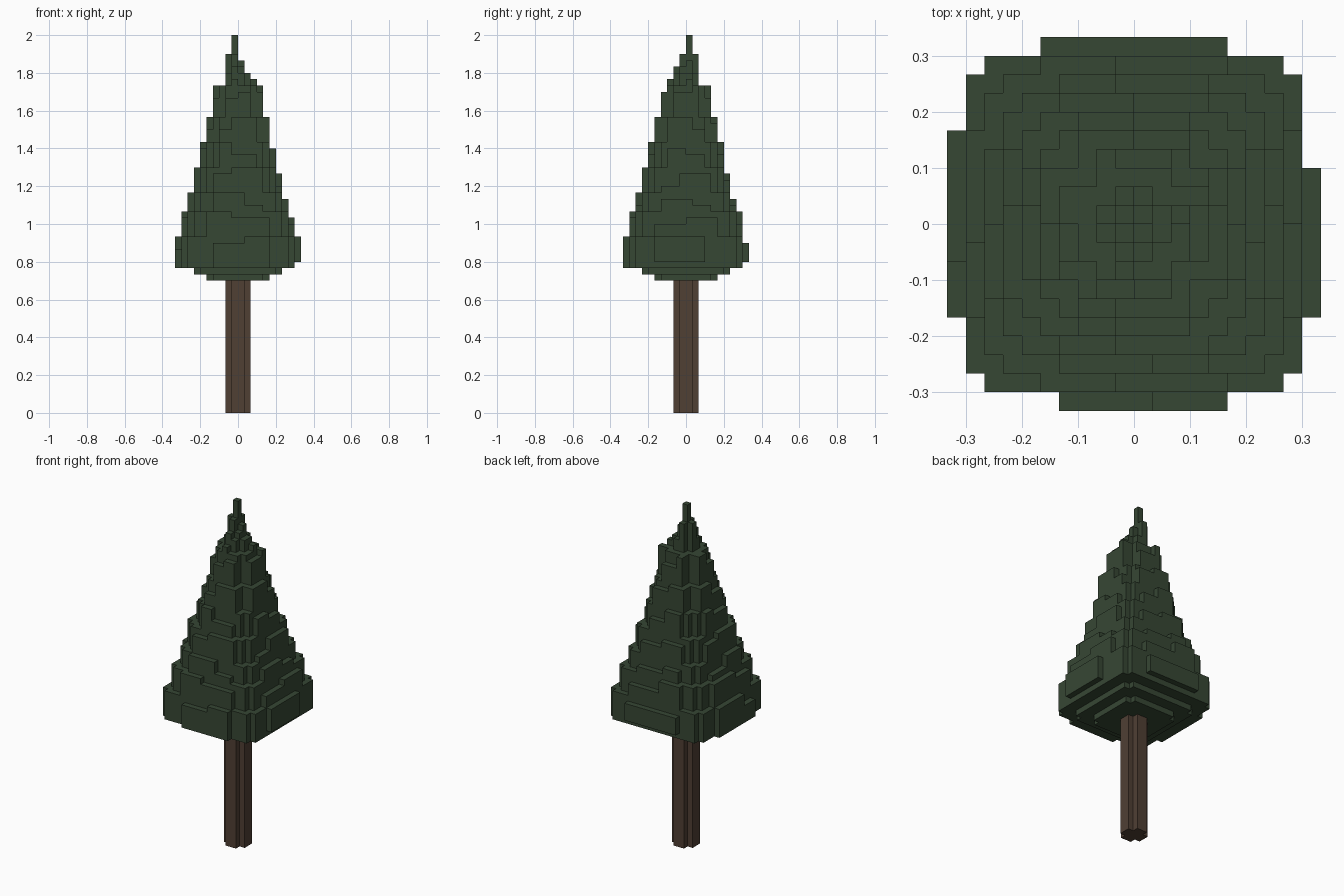
import bpy, bmesh, random
from itertools import product

cube = bpy.data.objects.get("Cube")
if cube:
    bpy.data.objects.remove(cube, do_unlink=True)

V = 1 / 30  # edge length of one voxel
random.seed(4)


def material(name, rgb):
    m = bpy.data.materials.new(name)
    m.use_nodes = True
    m.diffuse_color = (*rgb, 1)
    bsdf = m.node_tree.nodes["Principled BSDF"]
    bsdf.inputs["Base Color"].default_value = (*rgb, 1)
    bsdf.inputs["Roughness"].default_value = 0.9
    return m


def block(cells, x0, x1, y0, y1, z0, z1):
    cells.update(product(range(x0, x1), range(y0, y1), range(z0, z1)))


def layer(cells, n, z0, z1):
    """Square layer of half width n with its four corner columns cut away."""
    block(cells, -n, n, 1 - n, n - 1, z0, z1)
    block(cells, 1 - n, n - 1, -n, n, z0, z1)


def plate(cells, side, n, a0, a1, z0, z1):
    """One voxel thick bump on a side, reaching out to n, spanning a0..a1."""
    lo, hi = (n - 1, n) if side in ("back", "left") else (-n, 1 - n)
    if side in ("front", "back"):
        block(cells, a0, a1, lo, hi, z0, z1)
    else:
        block(cells, lo, hi, a0, a1, z0, z1)


def skin(name, cells, mat):
    """Outer surface of the filled cells, flat areas merged."""
    bm = bmesh.new()
    for c in cells:
        for axis, d in product(range(3), (0, 1)):
            nb = list(c)
            nb[axis] += 2 * d - 1
            if tuple(nb) in cells:
                continue
            u, w = (axis + 1) % 3, (axis + 2) % 3
            ring = []
            for du, dw in ((0, 0), (1, 0), (1, 1), (0, 1)):
                p = list(c)
                p[axis] += d
                p[u] += du
                p[w] += dw
                ring.append(bm.verts.new([q * V for q in p]))
            bm.faces.new(ring if d else ring[::-1])
    bmesh.ops.remove_doubles(bm, verts=bm.verts, dist=V / 10)
    bmesh.ops.dissolve_limit(bm, angle_limit=0.01, verts=bm.verts, edges=bm.edges)
    bmesh.ops.triangulate(bm, faces=[f for f in bm.faces if len(f.verts) > 4])
    me = bpy.data.meshes.new(name)
    bm.to_mesh(me)
    bm.free()
    me.materials.append(mat)
    bpy.context.collection.objects.link(bpy.data.objects.new(name, me))


bark = material("brown bark", (0.080, 0.050, 0.034))
needles = material("dark green needles", (0.037, 0.063, 0.034))

# Trunk with notched corners
trunk = set()
layer(trunk, 2, 0, 21)
skin("trunk", trunk, bark)

# Stepped underside and tapering tiers of the foliage
foliage = set()
layer(foliage, 5, 21, 22)
layer(foliage, 7, 22, 23)
levels = [23, 28, 32, 35, 39, 43, 47, 52]
for k in range(7):
    layer(foliage, 9 - k, levels[k], levels[k + 1])

# Broad plates around the lowest tier
plate(foliage, "front", 10, -4, 5, 23, 27)
plate(foliage, "front", 10, 1, 5, 27, 28)
plate(foliage, "right", 10, -5, 5, 23, 26)
plate(foliage, "right", 10, -2, 5, 26, 28)
plate(foliage, "back", 10, -5, 5, 24, 27)
plate(foliage, "left", 10, -5, 3, 24, 28)

# Ragged plates higher up: a tall and a lower half per side, narrowing with
# height; on the listed tiers the tall half also stops one voxel short
short_tiers = {"front": (6,), "left": (1, 2, 3, 4), "back": (2, 3), "right": ()}
for side, short in short_tiers.items():
    for k in range(1, 7):
        reach = (11 - k) // 2
        split = random.randint(-1, 1)
        halves = [(-reach, split), (split, reach)]
        random.shuffle(halves)
        top = levels[k + 1] - (k in short)
        plate(foliage, side, 10 - k, *halves[0], levels[k], top)
        plate(foliage, side, 10 - k, *halves[1], levels[k],
              max(levels[k] + 1, top - random.randint(1, 2)))

# Uneven crown columns and the thin tip: (x, y, top)
layer(foliage, 2, 52, 54)
for x, y, top in [(2, 0, 53), (-1, -3, 53), (-1, -2, 55), (-1, 1, 57), (-2, 0, 57),
                  (-1, -1, 57), (0, 0, 56), (0, -1, 55), (-1, 0, 60)]:
    block(foliage, x, x + 1, y, y + 1, 52, top)
skin("foliage", foliage, needles)
